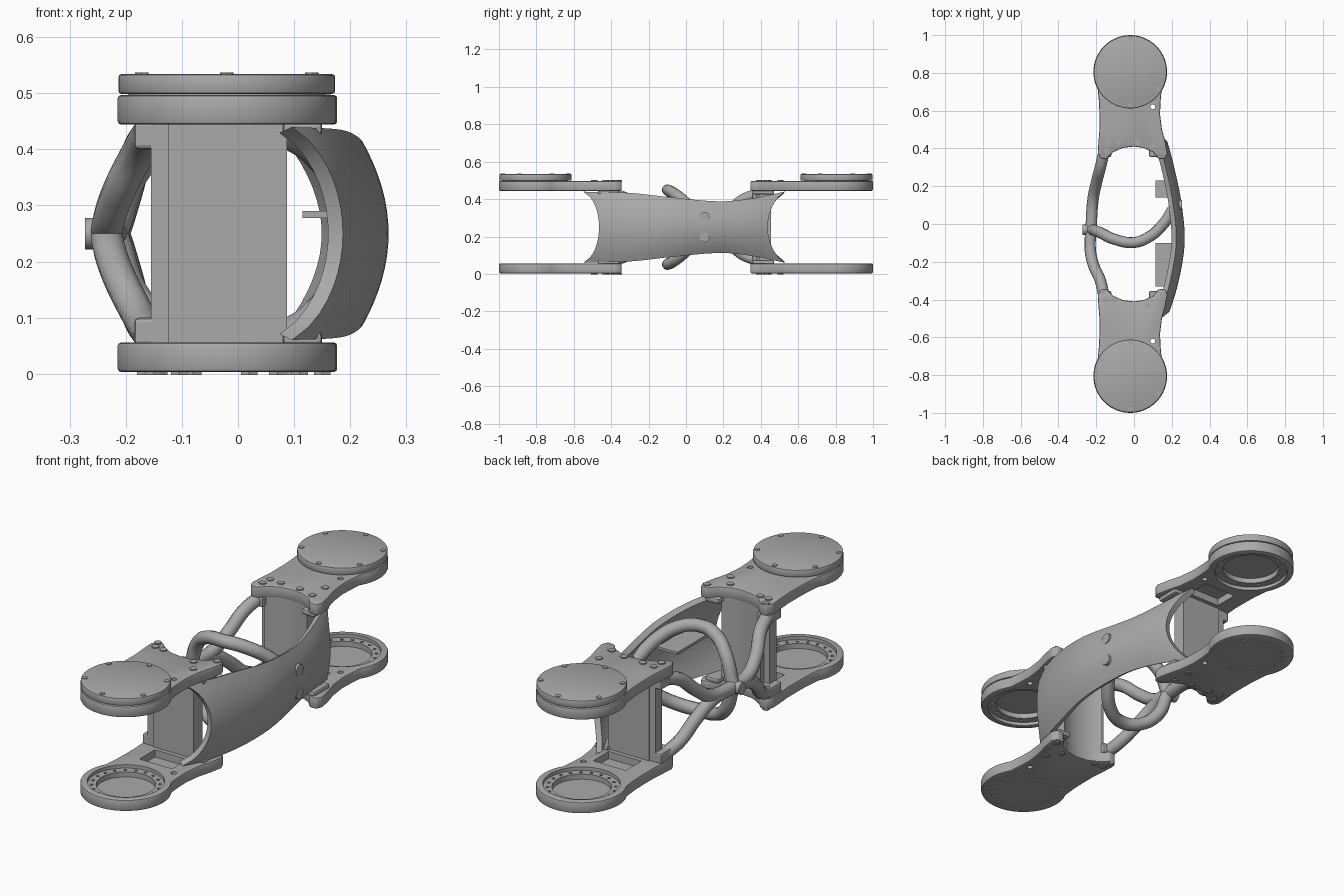
import bpy, bmesh, math
from mathutils import Matrix, Vector

if "Cube" in bpy.data.objects:
    bpy.data.objects.remove(bpy.data.objects["Cube"], do_unlink=True)

grey = bpy.data.materials.new("machined_grey")
grey.use_nodes = True
grey.diffuse_color = (0.4, 0.4, 0.4, 1)
grey.node_tree.nodes["Principled BSDF"].inputs["Base Color"].default_value = grey.diffuse_color

MID = 0.25          # height of the mirror plane between upper and lower halves
CX, CY = -0.02, 0.805   # joint centre at each end


def link(name, data):
    ob = bpy.data.objects.new(name, data)
    bpy.context.collection.objects.link(ob)
    if not data.materials:
        data.materials.append(grey)
    return ob


def from_bm(name, bm):
    bmesh.ops.recalc_face_normals(bm, faces=bm.faces[:])
    me = bpy.data.meshes.new(name)
    bm.to_mesh(me)
    bm.free()
    return link(name, me)


def smooth(ob, angle=35):
    bpy.ops.object.select_all(action="DESELECT")
    ob.select_set(True)
    bpy.context.view_layer.objects.active = ob
    bpy.ops.object.shade_smooth_by_angle(angle=math.radians(angle))


def bake(ob):
    """Replace an object by the mesh its modifiers or curve give."""
    deps = bpy.context.evaluated_depsgraph_get()
    me = bpy.data.meshes.new_from_object(ob.evaluated_get(deps))
    name = ob.name
    bpy.data.objects.remove(ob, do_unlink=True)
    return link(name, me)


def prism(name, outline, z0, z1):
    bm = bmesh.new()
    f = bm.faces.new([bm.verts.new((x, y, z0)) for x, y in outline])
    out = bmesh.ops.extrude_face_region(bm, geom=[f])
    verts = [v for v in out["geom"] if isinstance(v, bmesh.types.BMVert)]
    bmesh.ops.translate(bm, verts=verts, vec=(0, 0, z1 - z0))
    return from_bm(name, bm)


def rods(name, centres, r, z0, z1, sides):
    bm = bmesh.new()
    for x, y in centres:
        bmesh.ops.create_cone(bm, cap_ends=True, segments=sides, radius1=r, radius2=r,
                              depth=z1 - z0,
                              matrix=Matrix.Translation((x, y, (z0 + z1) / 2)))
    return from_bm(name, bm)


def box_outline(x0, x1, y0, y1):
    return [(x0, y0), (x1, y0), (x1, y1), (x0, y1)]


def ring(r, n, start=0):
    return [(CX + r * math.cos(start + math.tau * i / n),
             CY + r * math.sin(start + math.tau * i / n)) for i in range(n)]


def modify(ob, kind, **settings):
    m = ob.modifiers.new(kind, kind)
    for key, value in settings.items():
        setattr(m, key, value)


def reflect(ob, name, in_y, in_z):
    me = ob.data.copy()
    m = Matrix.Diagonal((1, -1 if in_y else 1, -1 if in_z else 1, 1))
    me.transform(Matrix.Translation((0, 0, 2 * MID if in_z else 0)) @ m)
    if in_y != in_z:
        me.flip_normals()
    return link(name, me)


def spline(points, t):
    """Smooth value through (position, value) pairs."""
    n = len(points)
    i = max(k for k in range(n - 1) if k == 0 or points[k][0] <= t)
    def slope(k):
        a, b = points[max(k - 1, 0)], points[min(k + 1, n - 1)]
        return (b[1] - a[1]) / (b[0] - a[0])
    (t0, v0), (t1, v1) = points[i], points[i + 1]
    h = t1 - t0
    s = (t - t0) / h
    return ((1 + 2 * s) * (1 - s) ** 2 * v0 + s * (1 - s) ** 2 * h * slope(i)
            + s * s * (3 - 2 * s) * v1 + s * s * (s - 1) * h * slope(i + 1))


# Clamp plate: round joint, waist, ears and a concave inner end
outline = [(CX + 0.195 * math.cos(math.radians(a)), CY + 0.195 * math.sin(math.radians(a)))
           for a in range(-32, 213, 6)]
outline += [(-0.185, 0.64), (-0.183, 0.58), (-0.183, 0.5), (-0.188, 0.44), (-0.192, 0.375),
            (-0.175, 0.345), (-0.145, 0.345), (-0.11, 0.38), (-0.06, 0.403), (0, 0.41),
            (0.05, 0.403), (0.1, 0.38), (0.13, 0.345), (0.165, 0.345), (0.178, 0.375),
            (0.165, 0.44), (0.148, 0.5), (0.138, 0.58), (0.14, 0.64)]
plate = prism("lower_plate_back", outline, 0.003, 0.056)
modify(plate, "BEVEL", width=0.007, segments=2, limit_method="ANGLE")
cutters = [rods("cut_ledge", [(CX, CY)], 0.165, 0.04, 0.1, 48),
           rods("cut_seat", [(CX, CY)], 0.127, 0.016, 0.1, 48),
           prism("cut_pocket", box_outline(-0.1, 0.07, 0.475, 0.59), 0.022, 0.1),
           rods("cut_bolt_ring", ring(0.146, 20), 0.007, -0.1, 0.1, 8),
           rods("cut_pin", [(0.1, 0.62)], 0.013, -0.1, 0.1, 12)]
for c in cutters:
    c.hide_render = True
    modify(plate, "BOOLEAN", operation="DIFFERENCE", solver="EXACT", object=c)
plate = bake(plate)
for c in cutters:
    bpy.data.objects.remove(c, do_unlink=True)
smooth(plate)
reflect(plate, "lower_plate_front", True, False)
reflect(plate, "upper_plate_back", False, True)
reflect(plate, "upper_plate_front", True, True)

# Round covers on the upper joints, with their rim screws
cover = rods("joint_cover_back", [(CX, CY)], 0.193, 0.499, 0.534, 64)
modify(cover, "BEVEL", width=0.005, segments=2, limit_method="ANGLE")
cover = bake(cover)
smooth(cover)
neck = rods("cover_neck_back", [(CX, CY)], 0.175, 0.485, 0.505, 48)
screws = rods("cover_screws_back", ring(0.175, 6, math.pi / 6), 0.012, 0.53, 0.537, 8)
for ob in (cover, neck, screws):
    reflect(ob, ob.name.replace("back", "front"), True, False)

# Upright wall between the plates: flat outside, hollow inside
wall_edge = [(-0.125, 0.455), (-0.125, 0.375), (-0.09, 0.395), (-0.045, 0.41), (0, 0.413),
             (0.045, 0.41), (0.087, 0.39), (0.087, 0.455)]
wall = prism("upright_wall_back", wall_edge, 0.05, 0.45)
smooth(wall)
reflect(wall, "upright_wall_front", True, False)

# Corner blocks that hold the tubes and the shell
for name, x0, x1, y1, top in (("tube_block", -0.185, -0.12, 0.45, 0.1),
                              ("shell_block", 0.08, 0.15, 0.47, 0.075)):
    block = prism(name + "_lower_back", box_outline(x0, x1, 0.355, y1), 0.05, top)
    modify(block, "BEVEL", width=0.008, segments=2, limit_method="ANGLE")
    block = bake(block)
    reflect(block, name + "_lower_front", True, False)
    reflect(block, name + "_upper_back", False, True)
    reflect(block, name + "_upper_front", True, True)
strut = prism("side_strut_back", box_outline(-0.155, -0.12, 0.4, 0.45), 0.05, 0.45)
reflect(strut, "side_strut_front", True, False)

# Bolt heads near the inner ends of the plates
spots = {"back": [(-0.14, 0.44), (-0.08, 0.435), (0.02, 0.432), (0.1, 0.505), (0.1, 0.41), (-0.145, 0.39)],
         "front": [(-0.165, -0.36), (-0.15, -0.4), (-0.105, -0.405), (0.07, -0.43), (0.11, -0.49), (0.15, -0.37)]}
for end, places in spots.items():
    bolts = rods("upper_bolts_" + end, places, 0.017, 0.494, 0.502, 6)
    reflect(bolts, "lower_bolts_" + end, False, True)

# Curved side shell: bulges outwards, hollow at both ends
bulge = [(-0.56, 0.135), (-0.47, 0.185), (-0.3, 0.237), (-0.1, 0.268), (0.1, 0.253),
         (0.3, 0.213), (0.44, 0.175), (0.54, 0.138)]
half_height = [(-0.56, 0.19), (-0.3, 0.183), (-0.1, 0.162), (0.18, 0.138), (0.36, 0.155), (0.54, 0.193)]
bm = bmesh.new()
COLS, ROWS = 36, 16
rows = []
for j in range(ROWS + 1):
    t = 2 * j / ROWS - 1
    hollow = 1 - math.sqrt(1 - 0.96 * t * t)
    y0, y1 = -0.465 - 0.105 * hollow, 0.437 + 0.115 * hollow
    row = []
    for i in range(COLS + 1):
        y = y0 + (y1 - y0) * i / COLS
        x = spline(bulge, y) - 0.045 * t * t
        row.append(bm.verts.new((x, y, MID + t * spline(half_height, y))))
    rows.append(row)
for a, b in zip(rows, rows[1:]):
    for i in range(COLS):
        bm.faces.new((a[i], a[i + 1], b[i + 1], b[i]))
shell = from_bm("side_shell", bm)
if shell.data.polygons[COLS * ROWS // 2].normal.x < 0:
    shell.data.flip_normals()
modify(shell, "SOLIDIFY", thickness=0.028, offset=-1)
shell = bake(shell)
smooth(shell)


def tube(name, points, r):
    cu = bpy.data.curves.new(name, "CURVE")
    cu.dimensions = "3D"
    cu.bevel_depth, cu.bevel_resolution, cu.resolution_u = r, 3, 8
    cu.use_fill_caps = True
    sp = cu.splines.new("BEZIER")
    sp.bezier_points.add(len(points) - 1)
    for bp, p in zip(sp.bezier_points, points):
        bp.co = p
        bp.handle_left_type = bp.handle_right_type = "AUTO"
    ob = bake(link(name, cu))
    smooth(ob, 50)
    return ob


# Side tubes fork from the hub to the four plate corners
for end, s, shift in (("back", 1, 0), ("front", -1, -0.015)):
    path = [(-0.158, s * 0.385, 0.43), (-0.178, s * 0.3, 0.395), (-0.2 + shift, s * 0.215, 0.32),
            (-0.217 + shift, s * 0.13, 0.265), (-0.228, -0.03, 0.25)]
    branch = tube("side_tube_upper_" + end, path, 0.03)
    reflect(branch, "side_tube_lower_" + end, False, True)

# Arched cross tubes from the hub to the shell
arch = tube("cross_tube_upper", [(0.205, 0.075, 0.3), (0.155, 0.0, 0.38), (0.085, -0.065, 0.432),
                                 (0, -0.098, 0.449), (-0.1, -0.082, 0.435),
                                 (-0.18, -0.045, 0.37), (-0.222, -0.03, 0.26)], 0.03)
reflect(arch, "cross_tube_lower", False, True)


def studs(name, places, r, depth):
    bm = bmesh.new()
    for p in places:
        bmesh.ops.create_cone(bm, cap_ends=True, segments=16, radius1=r, radius2=r, depth=depth,
                              matrix=Matrix.Translation(p) @ Matrix.Rotation(math.pi / 2, 4, "Y"))
    ob = from_bm(name, bm)
    smooth(ob)


# Hub boss and the fixings of the cross tubes in the shell
studs("hub_boss", [(-0.255, -0.03, MID)], 0.028, 0.035)
studs("shell_fixings", [(0.238, 0.1, z) for z in (0.195, 0.305)], 0.026, 0.03)

# Small mounting tabs inside the shell
for name, x0, x1, y0, y1 in (("tab_back", 0.115, 0.2, 0.14, 0.23),
                             ("tab_front", 0.115, 0.22, -0.33, -0.1)):
    prism(name, box_outline(x0, x1, y0, y1), 0.278, 0.29)
